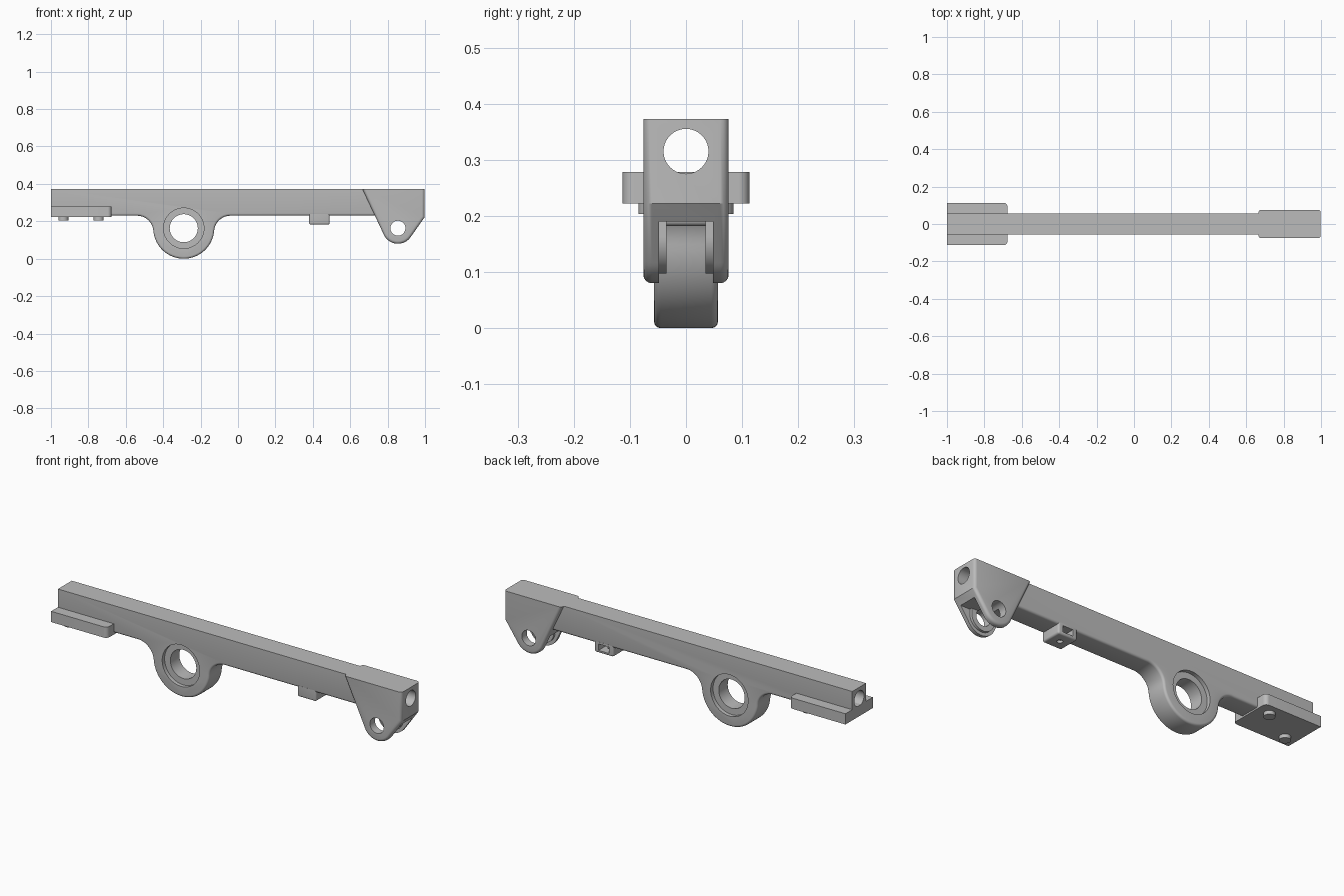
import bpy, bmesh, math
from mathutils import Vector

if "Cube" in bpy.data.objects:
    bpy.data.objects.remove(bpy.data.objects["Cube"], do_unlink=True)

grey = bpy.data.materials.new("plain grey")
grey.use_nodes = True
COLOUR = (0.5, 0.5, 0.5, 1)
grey.diffuse_color = COLOUR
grey.node_tree.nodes["Principled BSDF"].inputs["Base Color"].default_value = COLOUR

# how a profile point and a depth map to 3D, per extrusion axis
MAPS = {
    "x": lambda a, b, d: (d, a, b),
    "y": lambda a, b, d: (a, d, b),
    "z": lambda a, b, d: (a, b, d),
}


def arc(cx, cy, r, start, end, n=24):
    angles = [math.radians(start + (end - start) * i / n) for i in range(n + 1)]
    return [(cx + r * math.cos(t), cy + r * math.sin(t)) for t in angles]


def disc(cx, cy, r, n=64):
    return arc(cx, cy, r, 0, 360, n)[:-1]


def box(a0, a1, b0, b1):
    return [(a0, b0), (a1, b0), (a1, b1), (a0, b1)]


def prism(name, pts, axis, lo, hi, bevel=0, rule=None):
    """Extrude a closed profile along an axis, rounding the edges picked by rule."""
    bm = bmesh.new()
    rings = [[bm.verts.new(MAPS[axis](a, b, d)) for a, b in pts] for d in (lo, hi)]
    bm.faces.new(rings[0])
    bm.faces.new(rings[1])
    for i in range(len(pts)):
        j = (i + 1) % len(pts)
        bm.faces.new((rings[0][i], rings[0][j], rings[1][j], rings[1][i]))
    bmesh.ops.recalc_face_normals(bm, faces=bm.faces)
    if bevel:
        edges = [e for e in bm.edges if rule(e.verts[0].co, e.verts[1].co)]
        bmesh.ops.bevel(bm, geom=edges, offset=bevel, segments=4, profile=0.5,
                        affect="EDGES", clamp_overlap=True)
    mesh = bpy.data.meshes.new(name)
    bm.to_mesh(mesh)
    bm.free()
    mesh.materials.append(grey)
    obj = bpy.data.objects.new(name, mesh)
    bpy.context.collection.objects.link(obj)
    return obj


def cut(obj, pts, axis, lo, hi):
    tool = prism("cutter", pts, axis, lo, hi)
    tool.hide_render = True
    mod = obj.modifiers.new("cut", "BOOLEAN")
    mod.operation, mod.solver, mod.object = "DIFFERENCE", "EXACT", tool
    bpy.context.view_layer.objects.active = obj
    bpy.ops.object.modifier_apply(modifier=mod.name)
    bpy.data.objects.remove(tool, do_unlink=True)


TOP, BOTTOM, HALF = 0.373, 0.23, 0.057
long_bore = disc(0, 0.315, 0.04)

# beam with a hanging bearing ring, blended by fillets
RX, RZ, RR, FR = -0.29, 0.163, 0.163, 0.088
fz = BOTTOM - FR
fx = math.sqrt((RR + FR) ** 2 - (RZ - fz) ** 2)
tilt = math.degrees(math.atan2(RZ - fz, fx))
profile = [(-1, TOP), (-1, BOTTOM)]
profile += arc(RX - fx, fz, FR, 90, tilt, 12)
profile += arc(RX, RZ, RR, 180 + tilt, 360 - tilt, 40)[1:]
profile += arc(RX + fx, fz, FR, 180 - tilt, 90, 12)[1:]
profile += [(0.737, BOTTOM), (0.67, TOP)]
beam = prism("beam", profile, "y", -HALF, HALF, 0.012,
             lambda p, q: p.y == q.y and max(p.z, q.z) < BOTTOM + 0.01)
cut(beam, disc(RX, RZ, 0.075), "y", -0.2, 0.2)
for lo, hi in ((-0.2, -0.037), (0.037, 0.2)):
    cut(beam, disc(RX, RZ, 0.108), "y", lo, hi)
cut(beam, long_bore, "x", -1.1, 1.1)

# forked end block with pivot hole
PX, PZ, PIN = 0.855, 0.163, 0.04
outline = [(0.998, 0.222), (0.998, TOP), (0.665, TOP)] + arc(PX, PZ, 0.083, 205, 326)
fork = prism("fork_block", outline, "y", -0.076, 0.076, 0.015,
             lambda p, q: p.y == q.y and min(p.z, q.z) < TOP - 0.01)
cut(fork, box(0.5, 1.2, -0.048, 0.048), "z", -0.1, 0.19)
cut(fork, disc(PX, PZ, PIN), "y", -0.2, 0.2)
cut(fork, long_bore, "x", 0.5, 1.1)

# raised pads on the inner fork walls
pads = []
for side, lo, hi in (("right", 0.035, 0.05), ("left", -0.05, -0.035)):
    pad = prism("fork_pad_" + ("back" if lo > 0 else "front"),
                arc(PX, PZ, 0.066, 180, 360, 32) + [(PX + 0.066, 0.195), (PX - 0.066, 0.195)],
                "y", lo, hi)
    cut(pad, disc(PX, PZ, PIN), "y", -0.2, 0.2)
    pads.append(pad)

# mounting plate with rounded inner corners and two locating pins
corner, edge, width = 0.02, -0.677, 0.113
plate_outline = [(-1, width), (-1, -width)]
plate_outline += arc(edge - corner, -width + corner, corner, -90, 0, 8)
plate_outline += arc(edge - corner, width - corner, corner, 0, 90, 8)
plate = prism("mounting_plate", plate_outline, "z", 0.222, 0.278)
pins = [prism("locating_pin", disc(x, y, 0.027, 32), "z", 0.203, 0.23)
        for x, y in ((-0.934, -0.058), (-0.745, 0.058))]

# catch under the beam, with a side pocket and a drain hole
catch = prism("catch", box(0.38, 0.49, 0.182, 0.24), "y", -HALF, HALF, 0.01,
              lambda p, q: min(p.z, q.z) < 0.19)
cut(catch, box(0.405, 0.465, 0.196, 0.229), "y", -0.03, 0.2)
cut(catch, disc(0.435, 0, 0.014, 24), "z", 0.1, 0.21)

# smooth rounded faces, keep hard edges sharp
for obj in [beam, fork, plate, catch] + pads + pins:
    bpy.ops.object.select_all(action="DESELECT")
    obj.select_set(True)
    bpy.context.view_layer.objects.active = obj
    bpy.ops.object.shade_smooth_by_angle(angle=math.radians(30))
